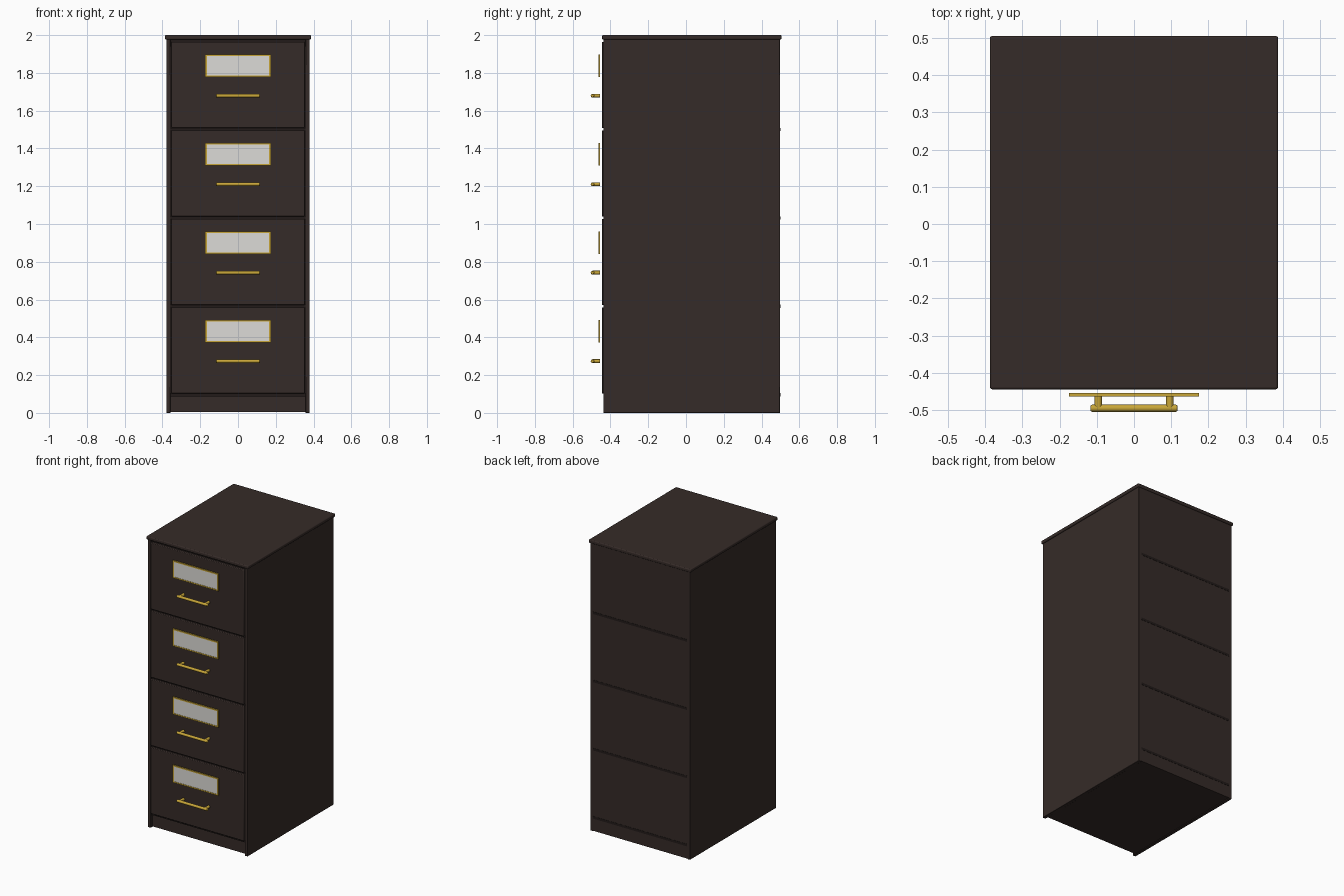
import bpy
import math

if "Cube" in bpy.data.objects:
    bpy.data.objects.remove(bpy.data.objects["Cube"])


def material(name, color):
    m = bpy.data.materials.new(name)
    m.diffuse_color = (*color, 1)
    m.use_nodes = True
    m.node_tree.nodes["Principled BSDF"].inputs["Base Color"].default_value = m.diffuse_color
    return m


WOOD = material("dark_brown", (0.036, 0.024, 0.021))
SEAM = material("seam_brown", (0.016, 0.011, 0.010))
BRASS = material("brass", (0.58, 0.38, 0.04))
PAPER = material("paper", (0.72, 0.71, 0.68))


def finish(ob, name, mat, bevel=0, segments=2):
    ob.name = name
    ob.data.materials.append(mat)
    if bevel:
        b = ob.modifiers.new("bevel", 'BEVEL')
        b.width, b.segments, b.limit_method = bevel, segments, 'ANGLE'
    bpy.ops.object.shade_smooth_by_angle(angle=math.radians(35))
    return ob


def box(name, mat, x, y, z, bevel=0, segments=2):
    """Box from (min, max) ranges on each axis."""
    bpy.ops.mesh.primitive_cube_add(size=1, location=[(a + b) / 2 for a, b in (x, y, z)])
    ob = bpy.context.object
    ob.scale = [b - a for a, b in (x, y, z)]
    bpy.ops.object.transform_apply(location=False, rotation=False, scale=True)
    return finish(ob, name, mat, bevel, segments)


def rod(name, mat, center, radius, length, axis, bevel=0):
    rot = (0, math.pi / 2, 0) if axis == 'X' else (math.pi / 2, 0, 0)
    bpy.ops.mesh.primitive_cylinder_add(vertices=24, radius=radius, depth=length,
                                        location=center, rotation=rot)
    return finish(bpy.context.object, name, mat, bevel)


# Carcass
for s, side in ((-1, "left"), (1, "right")):
    box(side + "_side_panel", WOOD, sorted((s * 0.357, s * 0.379)),
        (-0.438, 0.498), (0, 1.98), 0.003)
box("back_panel", WOOD, (-0.36, 0.36), (0.475, 0.498), (0.004, 1.98))
box("bottom_panel", WOOD, (-0.36, 0.36), (-0.415, 0.48), (0.004, 0.03))
box("plinth", WOOD, (-0.36, 0.36), (-0.418, -0.395), (0.004, 0.095))
box("top_panel", WOOD, (-0.387, 0.387), (-0.444, 0.505), (1.977, 2.0), 0.006, 3)
box("top_rail", SEAM, (-0.357, 0.357), (-0.428, -0.40), (1.94, 1.978))

# Drawers with label holders and handles
PITCH = 0.4685
for i in range(4):
    z = 0.102 + PITCH * i
    n = f"_{i + 1}"
    box("divider" + n, SEAM, (-0.358, 0.358), (-0.43, 0.4995), (z - 0.014, z + 0.002))
    box("drawer_front" + n, WOOD, (-0.354, 0.354), (-0.445, -0.423), (z, z + 0.457), 0.004)

    # Label frame: four brass strips around a paper card
    lz = z + 0.330
    for s, e in ((-1, "a"), (1, "b")):
        box("label_frame_side_" + e + n, BRASS, sorted((s * 0.164, s * 0.174)),
            (-0.463, -0.454), (lz - 0.060, lz + 0.060))
        box("label_frame_rail_" + e + n, BRASS, (-0.164, 0.164), (-0.463, -0.454),
            sorted((lz + s * 0.051, lz + s * 0.060)))
    box("label_card" + n, PAPER, (-0.165, 0.165), (-0.461, -0.456), (lz - 0.052, lz + 0.052))

    # Bar handle on two posts
    hz = z + 0.172
    rod("handle_bar" + n, BRASS, (0, -0.495, hz), 0.0095, 0.234, 'X', 0.004)
    for s, e in ((-1, "left"), (1, "right")):
        rod("handle_post_" + e + n, BRASS, (s * 0.096, -0.474, hz), 0.010, 0.040, 'Y')
